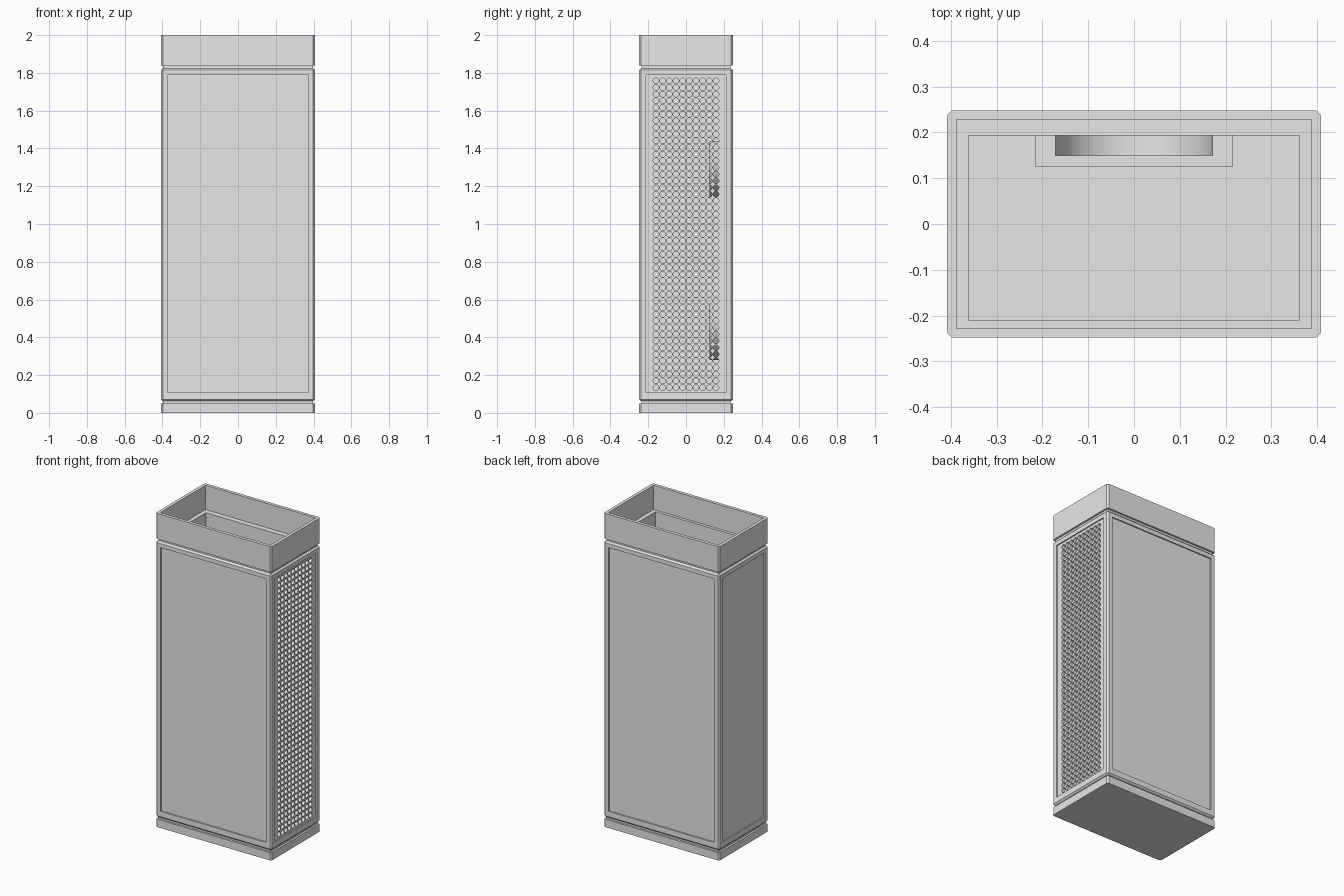
import bpy, bmesh
from math import pi, cos, sin, radians
from mathutils import Matrix, Vector

cube = bpy.data.objects.get("Cube")
if cube:
    bpy.data.objects.remove(cube, do_unlink=True)

grey = bpy.data.materials.new("plain_grey")
grey.use_nodes = True
grey.diffuse_color = (0.8, 0.8, 0.8, 1)
grey.node_tree.nodes["Principled BSDF"].inputs["Base Color"].default_value = (0.8, 0.8, 0.8, 1)

HX, HY = 0.408, 0.248            # outer half width and half depth
BODY_Z0, BODY_Z1 = 0.062, 1.824
CAVITY_X, CAVITY_Y = (-0.362, 0.362), (-0.21, 0.193)


def finish(name, bm):
    bmesh.ops.recalc_face_normals(bm, faces=bm.faces)
    mesh = bpy.data.meshes.new(name)
    bm.to_mesh(mesh)
    bm.free()
    mesh.materials.append(grey)
    obj = bpy.data.objects.new(name, mesh)
    bpy.context.collection.objects.link(obj)
    return obj


def box(name, xs, ys, zs, bevel=0, vertical_only=False):
    bm = bmesh.new()
    bmesh.ops.create_cube(bm, size=1)
    for v in bm.verts:
        v.co = Vector([r[0] if c < 0 else r[1] for c, r in zip(v.co, (xs, ys, zs))])
    if bevel:
        edges = [e for e in bm.edges if not vertical_only
                 or abs(e.verts[0].co.z - e.verts[1].co.z) > 1e-4]
        bmesh.ops.bevel(bm, geom=edges, offset=bevel, segments=1, affect='EDGES')
    return finish(name, bm)


def slab(name, inset, z0, z1, **kw):
    return box(name, (inset - HX, HX - inset), (inset - HY, HY - inset), (z0, z1), **kw)


def cut(obj, cutter, solver='EXACT'):
    cutter.hide_render = True
    mod = obj.modifiers.new("cut", 'BOOLEAN')
    mod.operation, mod.solver, mod.object = 'DIFFERENCE', solver, cutter
    bpy.context.view_layer.update()
    deps = bpy.context.evaluated_depsgraph_get()
    mesh = bpy.data.meshes.new_from_object(obj.evaluated_get(deps))
    obj.modifiers.clear()
    obj.data = mesh
    bpy.data.objects.remove(cutter, do_unlink=True)


def cavity(z0, z1):
    return box("cavity_cutter", CAVITY_X, CAVITY_Y, (z0, z1))


def u_prism(name, radius, y0, y1, z_mid, z_top):
    # Half-round outline with straight sides up to the top
    pts = [(radius * cos(a), z_mid + radius * sin(a))
           for a in (pi + pi * i / 32 for i in range(33))]
    pts += [(radius, z_top), (-radius, z_top)]
    bm = bmesh.new()
    face = bm.faces.new([bm.verts.new((x, y0, z)) for x, z in pts])
    ext = bmesh.ops.extrude_face_region(bm, geom=[face])
    verts = [g for g in ext["geom"] if isinstance(g, bmesh.types.BMVert)]
    bmesh.ops.translate(bm, verts=verts, vec=(0, y1 - y0, 0))
    return finish(name, bm)


# Base and the two recessed necks that make the shadow gaps
slab("base", 0, 0, 0.05, bevel=0.01, vertical_only=True)
slab("lower_neck", 0.012, 0.045, 0.07)
upper_neck = slab("upper_neck", 0.012, 1.815, 1.842)
cut(upper_neck, cavity(1.7, 1.9))

# Hollow cabinet body
body = slab("cabinet_body", 0, BODY_Z0, BODY_Z1, bevel=0.01)
cut(body, cavity(0.08, 1.9))

# Shallow recessed panel on each of the four sides
DEPTH, MARGIN = 0.008, 0.036
panel_z = (BODY_Z0 + 0.045, BODY_Z1 - 0.036)
for s in (-1, 1):
    span_x, span_y = HX - MARGIN, HY - MARGIN
    near_y, near_x = sorted((s * (HY - DEPTH), s * 0.5)), sorted((s * (HX - DEPTH), s * 0.6))
    cut(body, box("panel_cutter", (-span_x, span_x), near_y, panel_z))
    cut(body, box("panel_cutter", near_x, (-span_y, span_y), panel_z))

# Grid of round holes through the +x wall
PITCH, COLUMNS, ROWS = 0.0353, 10, 47
bm = bmesh.new()
for col in range(COLUMNS):
    for row in range(ROWS):
        place = Matrix.Translation((0.38, (col - (COLUMNS - 1) / 2) * PITCH, 0.134 + row * PITCH))
        bmesh.ops.create_cone(bm, cap_ends=True, segments=16, radius1=0.0152, radius2=0.0152,
                              depth=0.1, matrix=place @ Matrix.Rotation(pi / 2, 4, 'Y'))
cut(body, finish("hole_cutter", bm), solver='MANIFOLD')

# Open crown with a ledge around the opening
crown = slab("crown", 0, 1.838, 2.0, bevel=0.01, vertical_only=True)
cut(crown, slab("crown_cutter", 0.02, 1.845, 2.2))
cut(crown, cavity(1.7, 2.2))

# Half-round pockets on the inside of the back wall
for name, z in (("lower_pocket", 0.28), ("upper_pocket", 1.14)):
    pocket = u_prism(name, 0.215, 0.125, 0.2, z + 0.215, z + 0.3)
    cut(pocket, u_prism("pocket_cutter", 0.171, 0.15, 0.3, z + 0.215, z + 0.4))
    bpy.ops.object.select_all(action='DESELECT')
    pocket.select_set(True)
    bpy.context.view_layer.objects.active = pocket
    bpy.ops.object.shade_smooth_by_angle(angle=radians(30))
